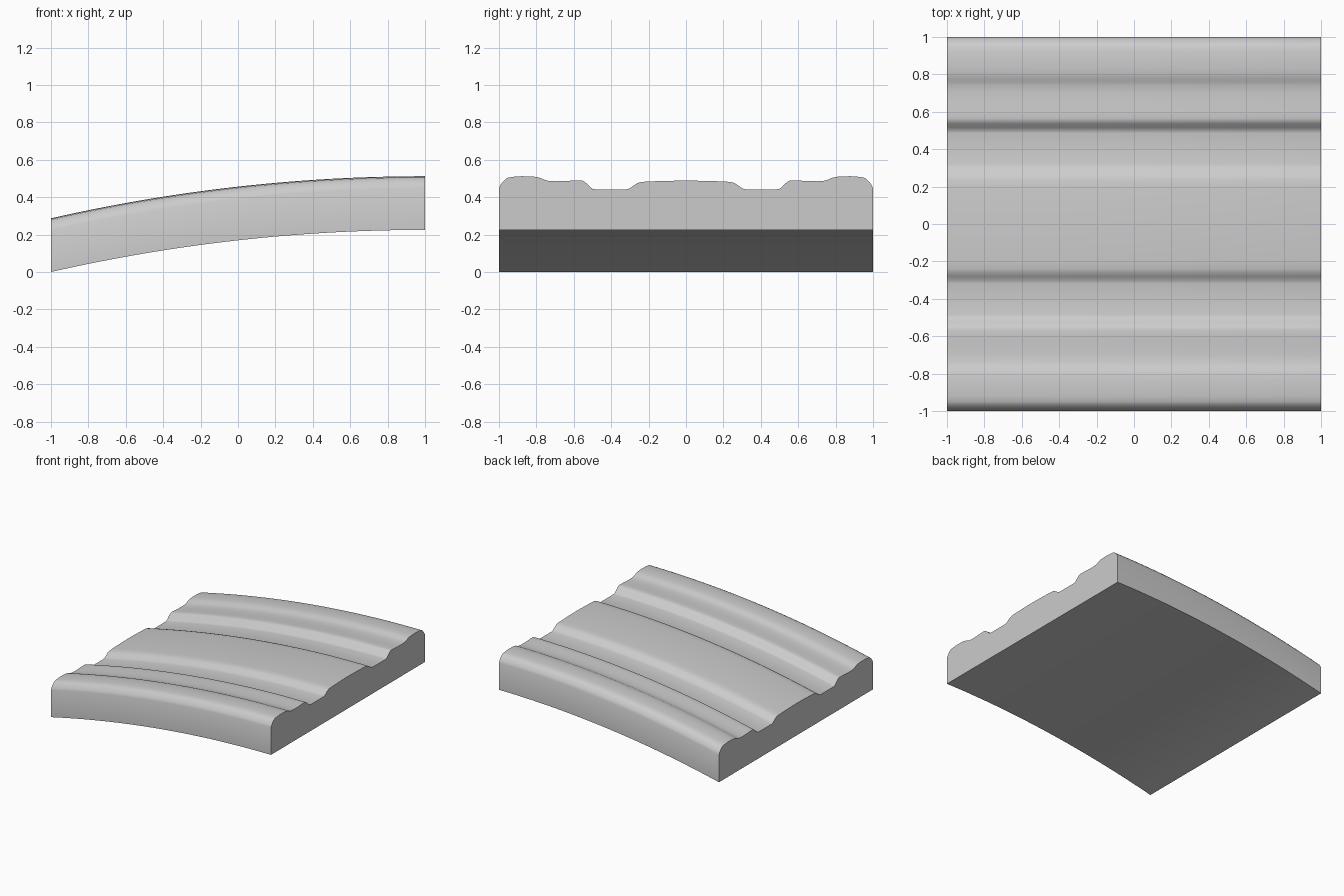
import bpy, bmesh, math

if "Cube" in bpy.data.objects:
    bpy.data.objects.remove(bpy.data.objects["Cube"])

RADIUS = 9.0    # bend radius of the panel
RISE = 0.225    # height of the underside at the high end
STEPS = 32      # segments along the bend

# Half of the moulded cross-section: (distance from centre, thickness)
HALF = [(1.0, 0.222), (0.992, 0.240), (0.98, 0.257), (0.965, 0.272), (0.95, 0.280),
        (0.92, 0.284), (0.88, 0.287), (0.83, 0.286), (0.80, 0.283), (0.78, 0.278),
        (0.76, 0.269), (0.74, 0.263), (0.70, 0.260), (0.65, 0.261), (0.60, 0.264),
        (0.565, 0.265), (0.55, 0.262), (0.535, 0.251), (0.515, 0.232), (0.50, 0.220),
        (0.485, 0.217), (0.32, 0.217), (0.30, 0.222), (0.28, 0.237), (0.26, 0.250),
        (0.24, 0.256), (0.20, 0.259), (0.10, 0.262), (0.0, 0.264)]
profile = [(-1.0, 0.0)] + [(-y, t) for y, t in HALF]
profile += [(y, t) for y, t in reversed(HALF[:-1])] + [(1.0, 0.0)]


def underside(x):
    """Height of the arc, highest at x = 1."""
    return RISE - RADIUS + math.sqrt(RADIUS ** 2 - (x - 1) ** 2)


# Sweep the cross-section along the arc
bm = bmesh.new()
rings = []
for i in range(STEPS + 1):
    x = -1 + 2 * i / STEPS
    z0 = max(0.0, underside(x))
    rings.append([bm.verts.new((x, y, z0 + t)) for y, t in profile])
n = len(profile)
for a, b in zip(rings, rings[1:]):
    for j in range(n):
        k = (j + 1) % n
        bm.faces.new((a[j], a[k], b[k], b[j]))
# End caps
bm.faces.new(rings[0])
bm.faces.new(rings[-1])
bmesh.ops.recalc_face_normals(bm, faces=bm.faces)

mesh = bpy.data.meshes.new("curved_panel")
bm.to_mesh(mesh)
bm.free()
panel = bpy.data.objects.new("curved_panel", mesh)
bpy.context.collection.objects.link(panel)

grey = bpy.data.materials.new("light_grey")
grey.diffuse_color = (0.6, 0.6, 0.6, 1)
grey.use_nodes = True
grey.node_tree.nodes["Principled BSDF"].inputs["Base Color"].default_value = grey.diffuse_color
mesh.materials.append(grey)

# Smooth mouldings with crisp outer edges
bpy.context.view_layer.objects.active = panel
panel.select_set(True)
bpy.ops.object.shade_smooth_by_angle(angle=math.radians(35))
